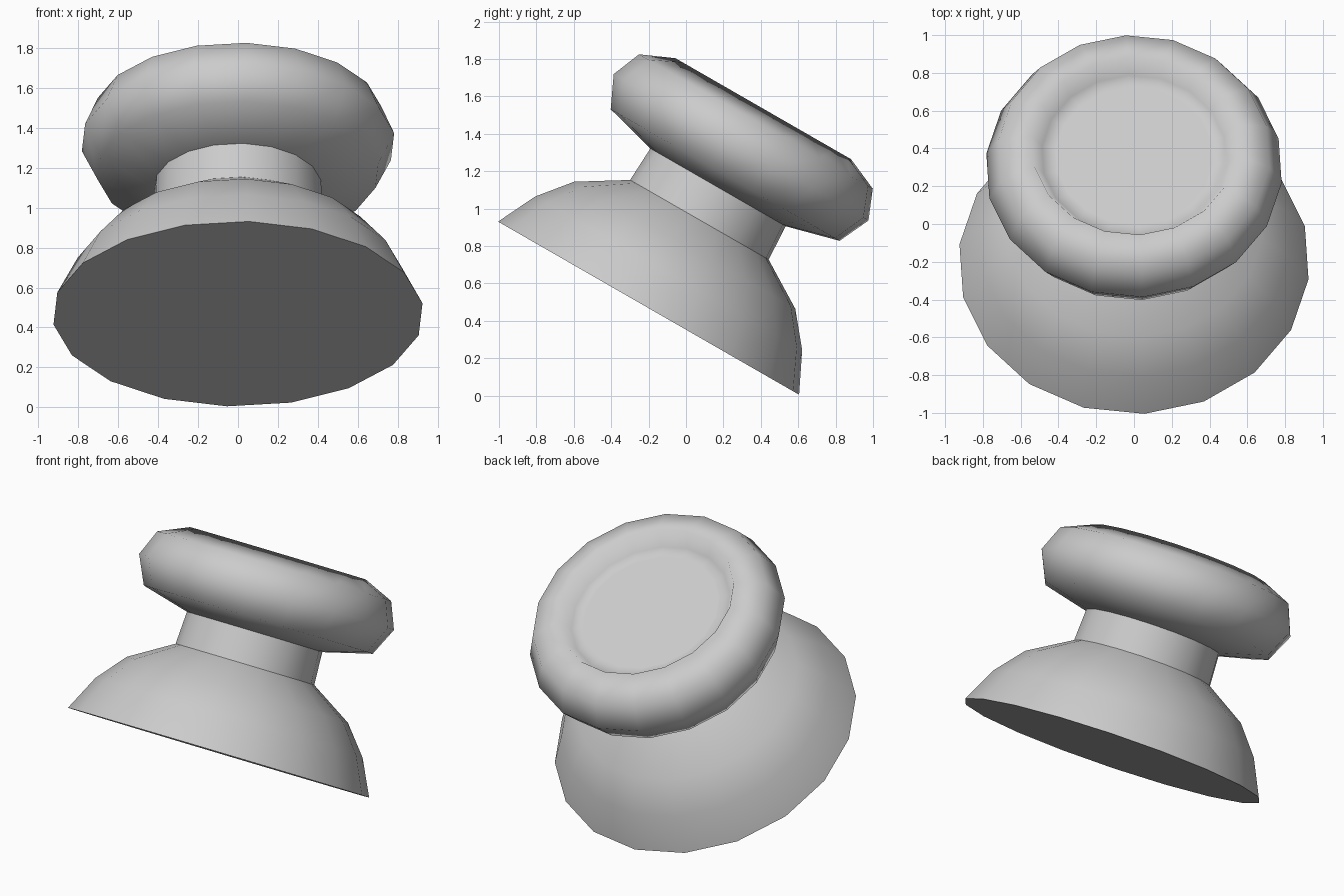
import bpy
import bmesh
from math import cos, sin, radians, tau
from mathutils import Matrix

cube = bpy.data.objects.get("Cube")
if cube:
    bpy.data.objects.remove(cube, do_unlink=True)

SIDES = 18
PHASE = radians(13.4)
# Whole knob leans backwards about its base centre
TILT = Matrix.Translation((0, -0.2, 0.468)) @ Matrix.Rotation(radians(-29.9), 4, 'X')

grey = bpy.data.materials.new("matte_grey")
grey.use_nodes = True
grey.diffuse_color = (0.6, 0.6, 0.6, 1)
grey.node_tree.nodes["Principled BSDF"].inputs["Base Color"].default_value = (0.6, 0.6, 0.6, 1)


def lathe(name, profile, cap_start=False, cap_end=False):
    """Revolve (radius, height) points around the leaning axis."""
    bm = bmesh.new()
    rings = []
    for r, h in profile:
        angles = [PHASE + tau * i / SIDES for i in range(SIDES)]
        rings.append([bm.verts.new((r * cos(a), r * sin(a), h)) for a in angles])
    for low, high in zip(rings, rings[1:]):
        for i in range(SIDES):
            j = (i + 1) % SIDES
            bm.faces.new((low[i], low[j], high[j], high[i])).smooth = True
    if cap_start:
        bm.faces.new(rings[0][::-1])
    if cap_end:
        bm.faces.new(rings[-1])
    bm.transform(TILT)
    mesh = bpy.data.meshes.new(name)
    bm.to_mesh(mesh)
    bm.free()
    mesh.materials.append(grey)
    obj = bpy.data.objects.new(name, mesh)
    bpy.context.collection.objects.link(obj)
    return obj


# Domed skirt with a flat underside
lathe("base_dome", [(0.93, 0), (0.825, 0.215), (0.683, 0.388), (0.428, 0.545)], cap_start=True)

# Short stem
lathe("neck", [(0.428, 0.545), (0.418, 0.745)])

# Rounded cap with a shallow dish in its top
lathe("thumb_cap", [(0.418, 0.745), (0.707, 0.821), (0.787, 0.992), (0.722, 1.151),
                    (0.543, 1.23), (0.49, 1.13), (0.42, 1.125)], cap_end=True)
